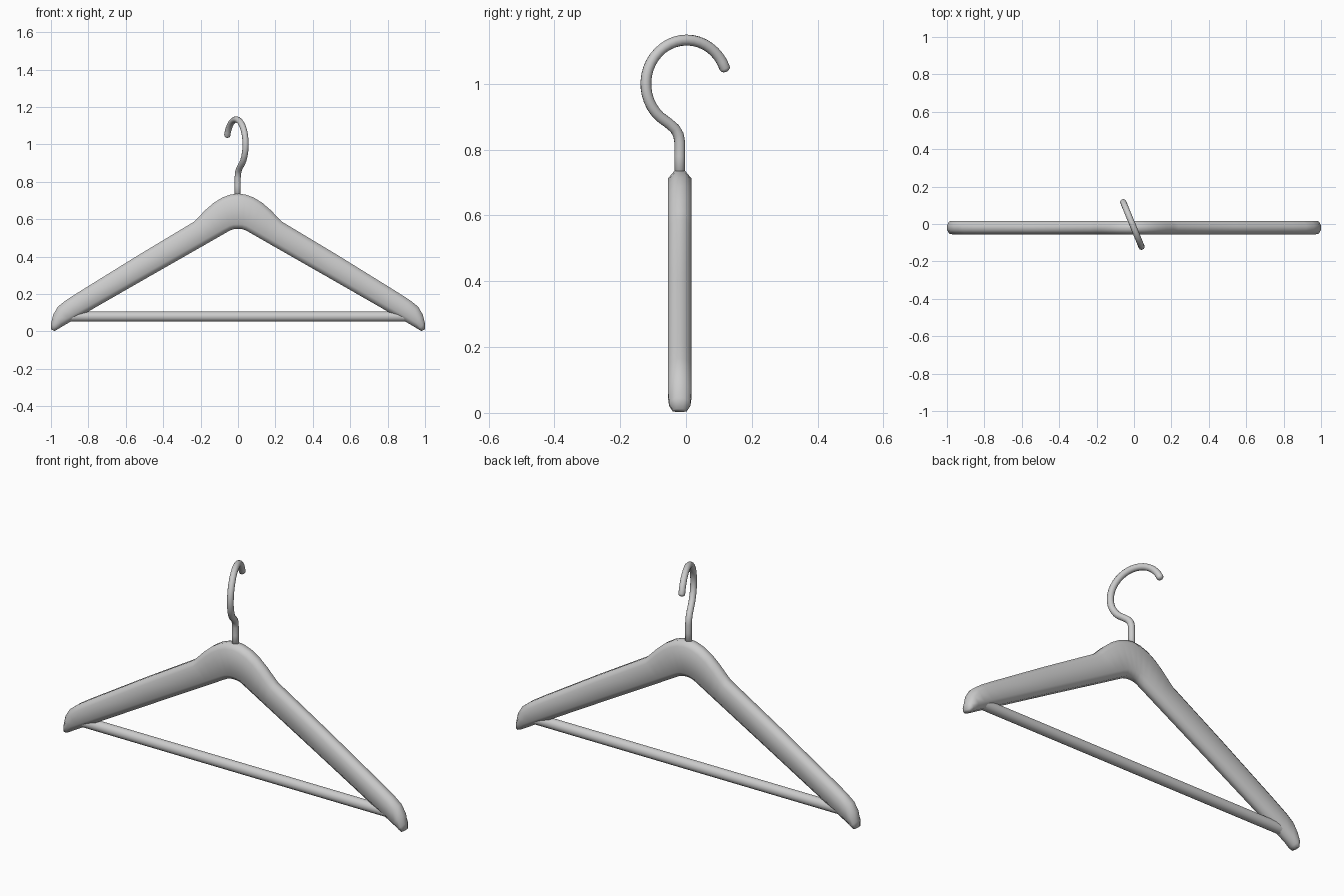
import bpy, bmesh, math
from mathutils import Vector

cube = bpy.data.objects.get("Cube")
if cube:
    bpy.data.objects.remove(cube)

grey = bpy.data.materials.new("plain_grey")
grey.use_nodes = True
COLOUR = (0.6, 0.6, 0.6, 1)
grey.diffuse_color = COLOUR
grey.node_tree.nodes["Principled BSDF"].inputs["Base Color"].default_value = COLOUR

MID_Y = -0.019      # centre plane of the body
HALF_Y = 0.036      # half the body thickness


def loft(name, rings):
    """Skin a list of equal-sized rings, cap both ends, shade smooth."""
    bm = bmesh.new()
    loops = [[bm.verts.new(p) for p in ring] for ring in rings]
    n = len(loops[0])
    for a, b in zip(loops, loops[1:]):
        for i in range(n):
            j = (i + 1) % n
            bm.faces.new((a[i], a[j], b[j], b[i]))
    bm.faces.new(loops[0])
    bm.faces.new(loops[-1])
    bmesh.ops.recalc_face_normals(bm, faces=bm.faces)
    for f in bm.faces:
        f.smooth = True
    mesh = bpy.data.meshes.new(name)
    bm.to_mesh(mesh)
    bm.free()
    mesh.materials.append(grey)
    obj = bpy.data.objects.new(name, mesh)
    bpy.context.collection.objects.link(obj)
    return obj


def section(low, high, thin=1.0):
    """Chamfered slab section between an underside and a top point (x, z)."""
    low, high = Vector(low), Vector(high)
    t = min(0.025 / (high - low).length, 0.3)
    flat, full = 0.015 * thin, HALF_Y * thin
    shape = [(0, -flat), (t, -full), (1 - t, -full), (1, -flat),
             (1, flat), (1 - t, full), (t, full), (0, flat)]
    ring = []
    for k, y in shape:
        p = low.lerp(high, k)
        ring.append(Vector((p.x, MID_Y + y, p.y)))
    return ring


# Body: underside and top points from the tip to the hub centre, then mirrored
half = [
    ((0.980, 0.002), (1.000, 0.012), 0.6),
    ((0.965, 0.011), (0.999, 0.045), 0.9),
    ((0.935, 0.029), (0.988, 0.090), 1),
    ((0.895, 0.052), (0.963, 0.132), 1),
    ((0.850, 0.078), (0.920, 0.166), 1),
    ((0.790, 0.112), (0.850, 0.211), 1),
    ((0.480, 0.290), (0.540, 0.403), 1),
    ((0.180, 0.461), (0.237, 0.585), 1),
    ((0.140, 0.484), (0.210, 0.612), 1),
    ((0.100, 0.507), (0.175, 0.648), 1),
    ((0.065, 0.527), (0.130, 0.687), 1),
    ((0.040, 0.541), (0.085, 0.715), 1),
    ((0.020, 0.547), (0.042, 0.731), 1),
    ((0.000, 0.548), (0.000, 0.737), 1),
]
mirrored = [((-l[0], l[1]), (-h[0], h[1]), s) for l, h, s in half[-2::-1]]
body = loft("hanger_body", [section(*s) for s in half + mirrored])

# Trouser bar between the arms
ring = [(0.027 * math.cos(a), 0.027 * math.sin(a))
        for a in (math.tau * i / 16 for i in range(16))]
bar = loft("trouser_bar", [[(x, MID_Y + c, 0.079 + s) for c, s in ring]
                           for x in (-0.9, 0.9)])
bar.data.set_sharp_from_angle(angle=math.radians(40))

# Hook: stem, bend and open circle in a turned vertical plane
path = [(MID_Y, 0.70), (MID_Y, 0.78), (MID_Y, 0.822),
        (-0.023, 0.845), (-0.034, 0.864), (-0.054, 0.881)]
for i in range(25):
    a = math.radians(229 - i * (229 - 21) / 24)
    path.append((0.002 + 0.124 * math.cos(a), 1.0 + 0.133 * math.sin(a)))
points = [Vector((-0.0095 - 0.41 * y, y, z)) for y, z in path]
side = Vector((1, 0.41, 0)).normalized()
RADIUS = 0.0165
rings = []
for i, p in enumerate(points):
    d = (points[min(i + 1, len(points) - 1)] - points[max(i - 1, 0)]).normalized()
    rings.append((p, d, RADIUS))
# Rounded tip
end, d, _ = rings[-1]
for a in (0.5, 1.0, 1.35):
    rings.append((end + d * 0.012 * math.sin(a), d, RADIUS * math.cos(a)))
hook = loft("hook", [[p + (side * math.cos(t) + d.cross(side) * math.sin(t)) * r
                      for t in (math.tau * k / 12 for k in range(12))]
                     for p, d, r in rings])
